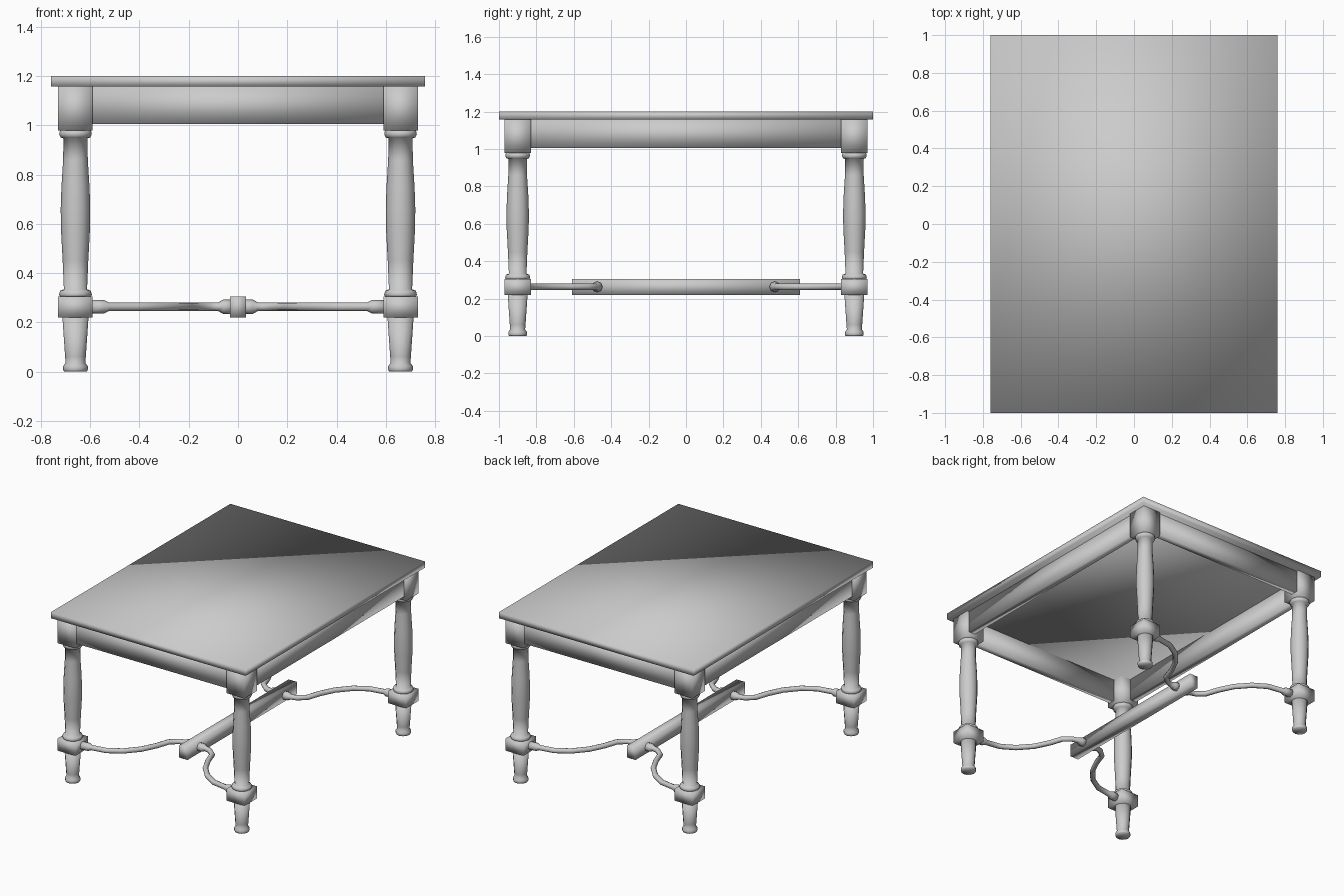
import bpy, bmesh, math
from mathutils import Vector

cube = bpy.data.objects.get("Cube")
if cube:
    bpy.data.objects.remove(cube, do_unlink=True)

GREY = (0.6, 0.6, 0.6, 1.0)
mat = bpy.data.materials.new("plain grey")
mat.use_nodes = True
mat.diffuse_color = GREY
mat.node_tree.nodes["Principled BSDF"].inputs["Base Color"].default_value = GREY


def add_mesh(name, bm):
    """Turn a bmesh into a smooth-shaded object."""
    bmesh.ops.recalc_face_normals(bm, faces=bm.faces)
    for face in bm.faces:
        face.smooth = True
    mesh = bpy.data.meshes.new(name)
    bm.to_mesh(mesh)
    bm.free()
    mesh.materials.append(mat)
    obj = bpy.data.objects.new(name, mesh)
    bpy.context.collection.objects.link(obj)
    return obj


def box(name, x, y, z):
    """Box from (low, high) ranges on each axis."""
    bm = bmesh.new()
    bmesh.ops.create_cube(bm, size=1)
    for v in bm.verts:
        v.co = Vector([(lo + hi) / 2 + c * (hi - lo)
                       for c, (lo, hi) in zip(v.co, (x, y, z))])
    return add_mesh(name, bm)


def turned(name, x, y, profile, sides=12):
    """Turned part from (radius, height) pairs, closed at both ends."""
    bm = bmesh.new()
    rings = []
    for r, z in profile:
        angles = [2 * math.pi * i / sides for i in range(sides)]
        rings.append([bm.verts.new((x + r * math.cos(a), y + r * math.sin(a), z))
                      for a in angles])
    for low, high in zip(rings, rings[1:]):
        for i in range(sides):
            j = (i + 1) % sides
            bm.faces.new((low[i], low[j], high[j], high[i]))
    bm.faces.new(rings[0])
    bm.faces.new(rings[-1])
    return add_mesh(name, bm)


def rod(name, points):
    """Round rod along (x, y, radius) points at stretcher height."""
    curve = bpy.data.curves.new(name, "CURVE")
    curve.dimensions = "3D"
    curve.bevel_depth = 1.0
    curve.bevel_resolution = 2
    curve.use_fill_caps = True
    spline = curve.splines.new("POLY")
    spline.points.add(len(points) - 1)
    for p, (x, y, r) in zip(spline.points, points):
        p.co = (x, y, ROD_Z, 1)
        p.radius = r
    temp = bpy.data.objects.new(name + " path", curve)
    bpy.context.collection.objects.link(temp)
    bpy.context.view_layer.update()
    bm = bmesh.new()
    bm.from_mesh(temp.to_mesh())
    temp.to_mesh_clear()
    bpy.data.objects.remove(temp, do_unlink=True)
    bmesh.ops.remove_doubles(bm, verts=bm.verts, dist=0.0001)
    return add_mesh(name, bm)


LEG_X, LEG_Y, HALF = 0.66, 0.90, 0.07
ROD_Z = 0.263

# Table top
box("table_top", (-0.76, 0.76), (-1, 1), (1.157, 1.2))

# Turned sections of a leg
foot = [(0.047, 0), (0.050, 0.008), (0.050, 0.022), (0.040, 0.035),
        (0.042, 0.06), (0.053, 0.22)]
shaft = [(0.062, 0.303), (0.067, 0.312), (0.062, 0.328), (0.047, 0.334),
         (0.052, 0.45), (0.059, 0.58), (0.060, 0.66), (0.057, 0.75),
         (0.050, 0.86), (0.049, 0.947), (0.060, 0.95), (0.066, 0.963),
         (0.063, 0.98)]

# S-shaped stretcher arm, thicker at both ends
arm = [(0.60, -0.89, 0.028), (0.545, -0.885, 0.028), (0.525, -0.883, 0.018),
       (0.42, -0.865, 0.018), (0.33, -0.81, 0.018), (0.25, -0.72, 0.018),
       (0.20, -0.62, 0.018), (0.17, -0.53, 0.018), (0.12, -0.487, 0.018),
       (0.08, -0.475, 0.018), (0.06, -0.475, 0.029), (0.02, -0.475, 0.029)]

# Four legs with their blocks and arms
for sx, side in ((1, "left"), (-1, "right")):
    for sy, end in ((1, "front"), (-1, "back")):
        tag = end + "_" + side
        x, y = sx * LEG_X, -sy * LEG_Y
        xs, ys = (x - HALF, x + HALF), (y - HALF, y + HALF)
        box(tag + "_upper_block", xs, ys, (0.978, 1.157))
        box(tag + "_lower_block", xs, ys, (0.22, 0.305))
        turned(tag + "_leg_foot", x, y, foot)
        turned(tag + "_leg_shaft", x, y, shaft)
        rod(tag + "_stretcher_arm", [(sx * px, sy * py, r) for px, py, r in arm])

# Apron boards between the upper blocks
APRON_Z = (1.005, 1.157)
for s, side, end in ((1, "left", "back"), (-1, "right", "front")):
    box(side + "_apron", sorted((s * 0.665, s * 0.715)), (-0.84, 0.84), APRON_Z)
    box(end + "_apron", (-0.6, 0.6), sorted((s * 0.905, s * 0.955)), APRON_Z)

# Central stretcher beam
box("stretcher_beam", (-0.033, 0.033), (-0.61, 0.61), (0.22, 0.305))
